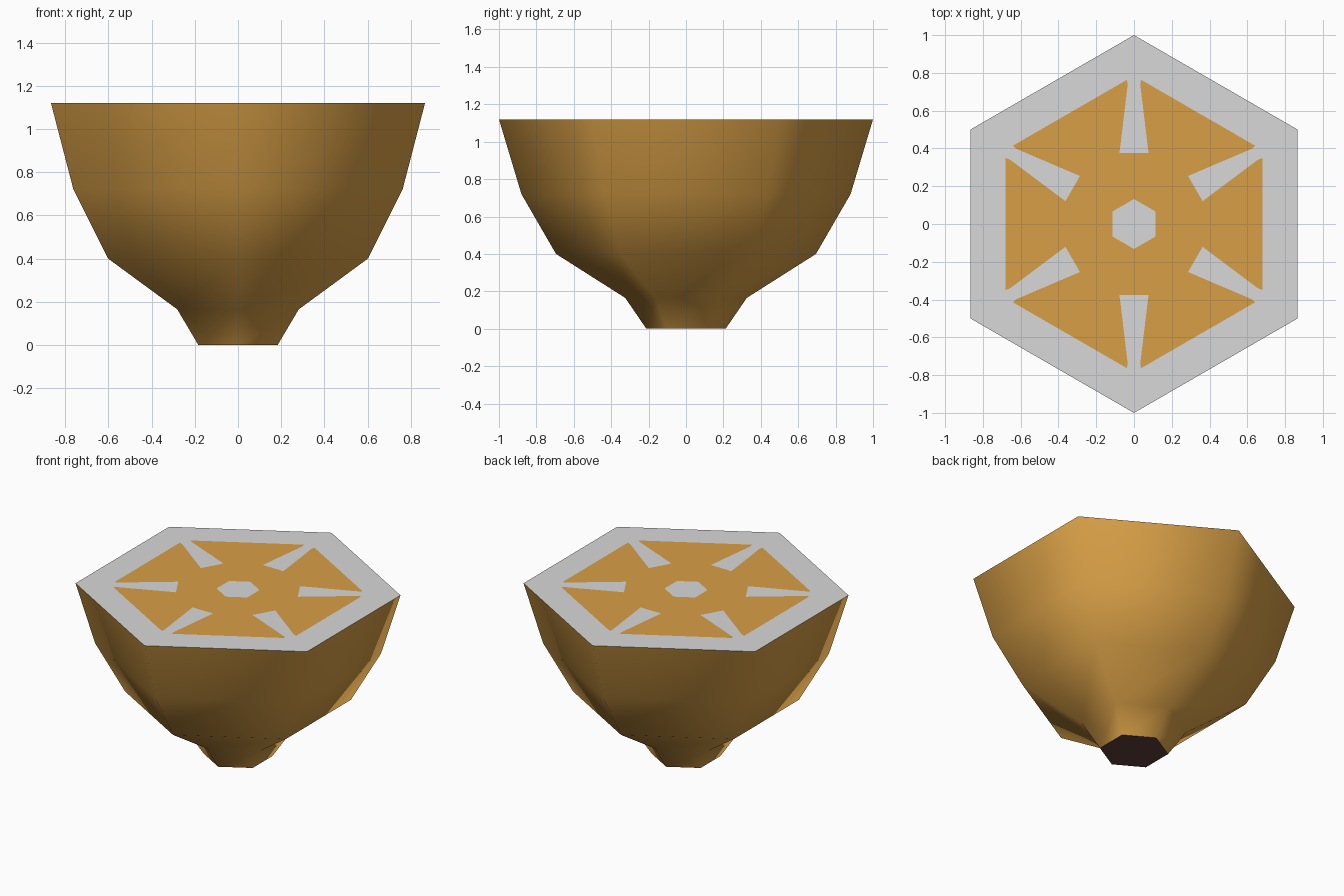
import bpy, bmesh, math
from mathutils import Matrix, Vector

if "Cube" in bpy.data.objects:
    bpy.data.objects.remove(bpy.data.objects["Cube"])


def material(name, color):
    m = bpy.data.materials.new(name)
    m.diffuse_color = (*color, 1)
    m.use_nodes = True
    m.node_tree.nodes["Principled BSDF"].inputs["Base Color"].default_value = m.diffuse_color
    return m


gold = material("gold", (0.69, 0.35, 0.062))
grey = material("light grey", (0.69, 0.69, 0.69))
brown = material("dark brown", (0.11, 0.051, 0.038))


def make_object(name, bm, mats, smooth):
    bmesh.ops.remove_doubles(bm, verts=bm.verts, dist=0.0005)
    for f in bm.faces:
        f.smooth = smooth
    me = bpy.data.meshes.new(name)
    bm.to_mesh(me)
    bm.free()
    for m in mats:
        me.materials.append(m)
    ob = bpy.data.objects.new(name, me)
    bpy.context.collection.objects.link(ob)
    return ob


TOP = 1.12


def ring(r, z):
    # hexagon with corners on the y axis
    return [Vector((r * math.cos(math.radians(90 + 60 * k)),
                    r * math.sin(math.radians(90 + 60 * k)), z)) for k in range(6)]


# Hexagonal body: stacked rings, smooth shaded
profile = [(0.212, 0), (0.325, 0.165), (0.695, 0.40), (0.88, 0.72), (1.0, TOP)]
bm = bmesh.new()
rings = [[bm.verts.new(p) for p in ring(r, z)] for r, z in profile]
for lo, hi in zip(rings, rings[1:]):
    for k in range(6):
        n = (k + 1) % 6
        bm.faces.new((lo[k], lo[n], hi[n], hi[k]))
make_object("body", bm, [gold], True)

# Dark underside
bm = bmesh.new()
bm.faces.new([bm.verts.new(p) for p in reversed(ring(0.212, 0))])
make_object("underside", bm, [brown], False)

# Top panel: grey frame, spokes and hub, with gold between them
bm = bmesh.new()


def face(points, index):
    f = bm.faces.new([bm.verts.new(p) for p in points])
    f.normal_update()
    if f.normal.z < 0:
        f.normal_flip()
    f.material_index = index


# (distance along corner direction, sideways offset)
half = [(1.0, 0), (0.763, 0.038), (0.74, 0.033), (0.375, 0.077), (0.375, 0), (0.132, 0)]
for k in range(6):
    turn_a = Matrix.Rotation(math.radians(60 * k), 3, 'Z')
    turn_b = Matrix.Rotation(math.radians(60 * k + 60), 3, 'Z')
    a = [turn_a @ Vector((-s, d, TOP)) for d, s in half]
    b = [turn_b @ Vector((s, d, TOP)) for d, s in half]
    face([a[0], b[0], b[1], a[1]], 0)
    face(a[:5], 0)
    face(b[:5], 0)
    face([Vector((0, 0, TOP)), a[5], b[5]], 0)
    # gold sector, cut into convex pieces
    face([a[1], b[1], b[2], a[2]], 1)
    face([a[2], b[2], b[3], a[3]], 1)
    face([a[3], b[3], b[4], b[5], a[5], a[4]], 1)
make_object("top_panel", bm, [grey, gold], False)
